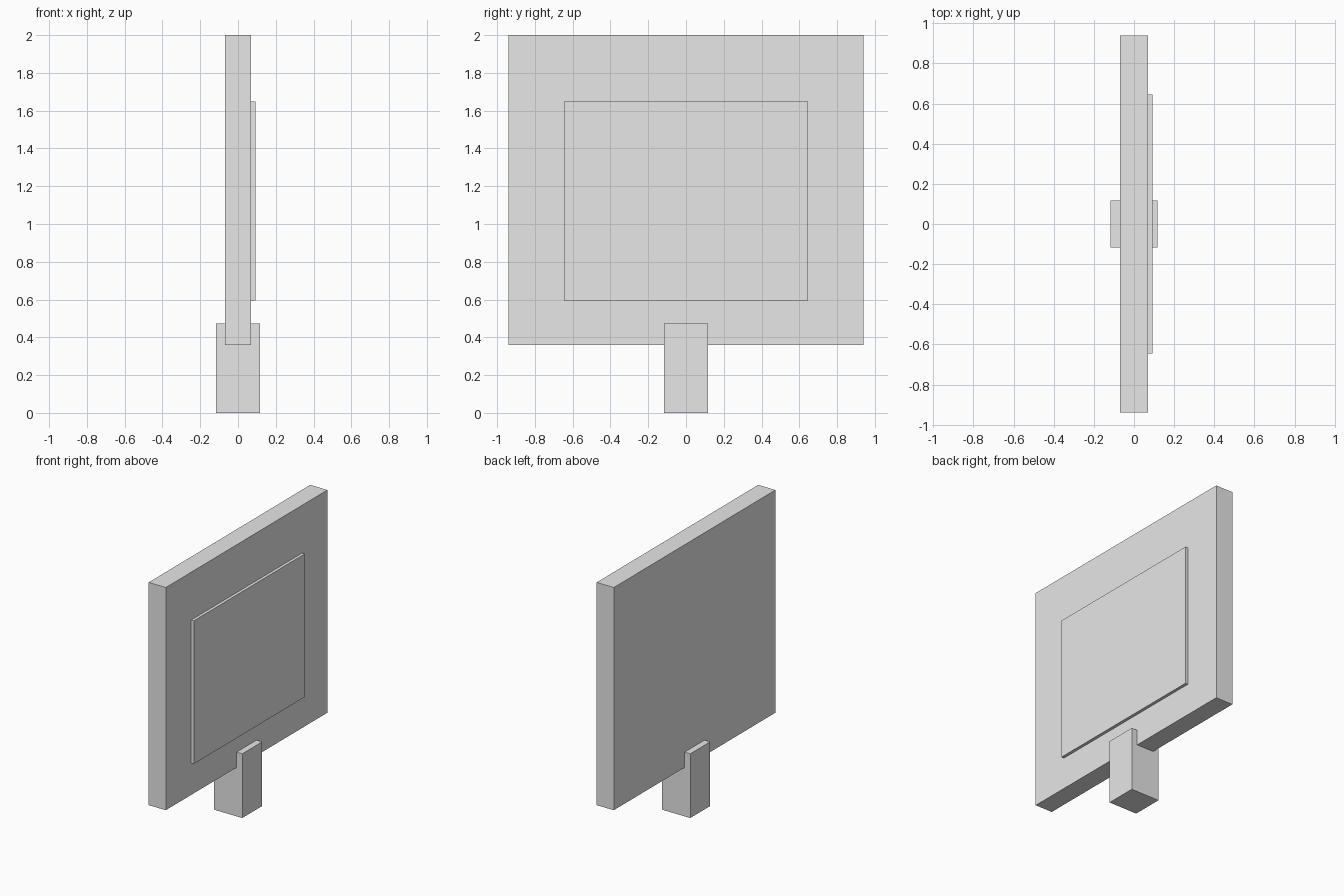
import bpy

if "Cube" in bpy.data.objects:
    bpy.data.objects.remove(bpy.data.objects["Cube"])

grey = bpy.data.materials.new("plain_grey")
grey.diffuse_color = (0.8, 0.8, 0.8, 1.0)
grey.use_nodes = True
grey.node_tree.nodes["Principled BSDF"].inputs["Base Color"].default_value = grey.diffuse_color


def box(name, lo, hi):
    """Axis-aligned box between two corners."""
    centre = [(a + b) / 2 for a, b in zip(lo, hi)]
    bpy.ops.mesh.primitive_cube_add(size=1, location=centre)
    ob = bpy.context.object
    ob.name = name
    ob.scale = [b - a for a, b in zip(lo, hi)]
    bpy.ops.object.transform_apply(location=False, rotation=False, scale=True)
    ob.data.materials.append(grey)
    return ob


# Large upright board
box("board", (-0.07, -0.94, 0.36), (0.07, 0.94, 2.0))
# Thin raised plate on the +x side of the board
box("raised_plate", (0.06, -0.645, 0.594), (0.092, 0.645, 1.648))
# Square post that clasps the lower edge of the board
box("post", (-0.116, -0.116, 0.0), (0.116, 0.116, 0.473))
